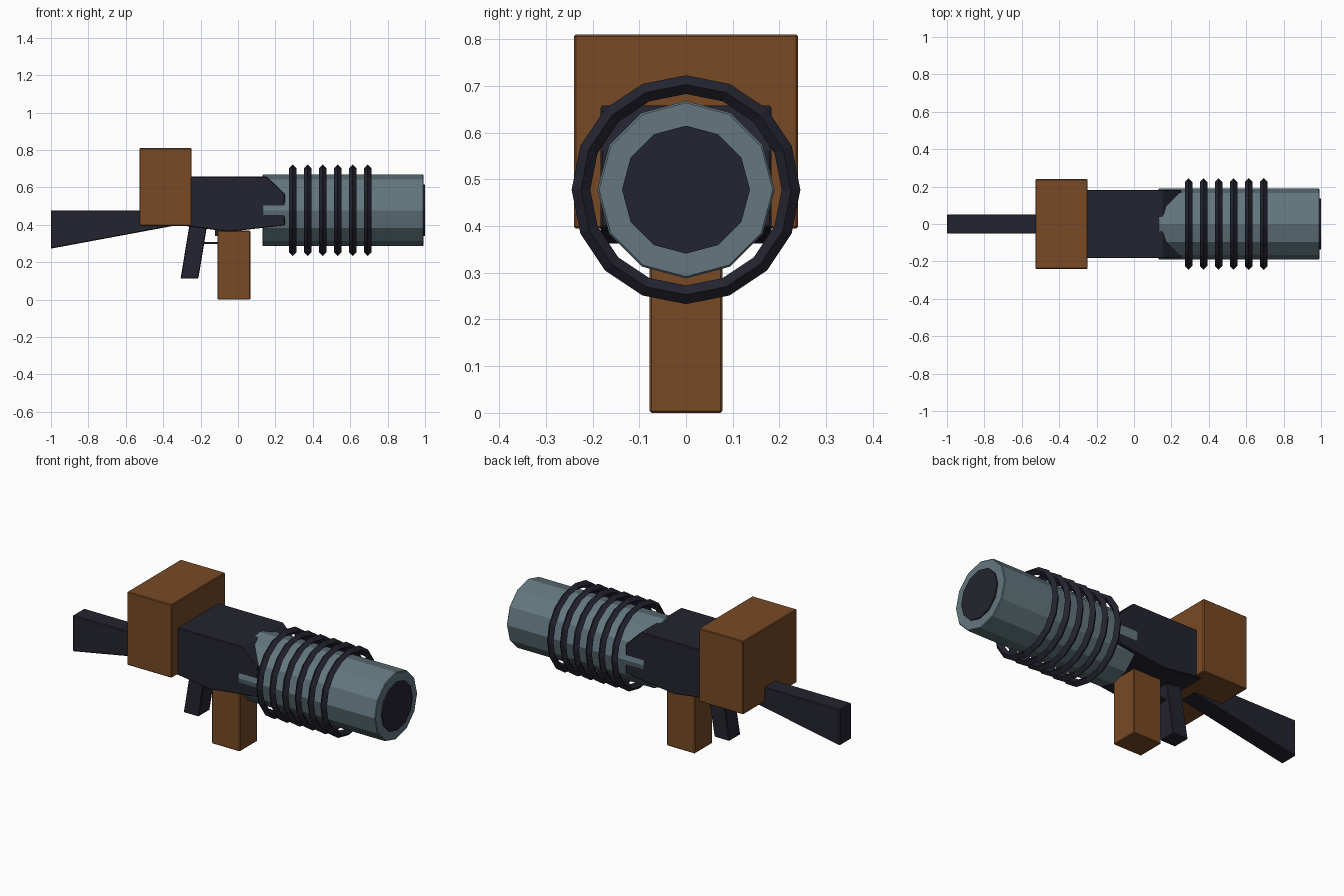
import bpy, bmesh, math
from mathutils import Matrix, Vector

if "Cube" in bpy.data.objects:
    bpy.data.objects.remove(bpy.data.objects["Cube"])


def material(name, rgb):
    m = bpy.data.materials.new(name)
    m.diffuse_color = (*rgb, 1)
    m.use_nodes = True
    m.node_tree.nodes["Principled BSDF"].inputs["Base Color"].default_value = m.diffuse_color
    return m


DARK = material("dark gunmetal", (0.0175, 0.0175, 0.029))
WOOD = material("brown wood", (0.185, 0.068, 0.018))
STEEL = material("blue grey steel", (0.125, 0.185, 0.21))
AXIS_Z = 0.478  # height of the barrel axis


def finish(name, bm, mat, bevel=0.0):
    bmesh.ops.recalc_face_normals(bm, faces=bm.faces)
    mesh = bpy.data.meshes.new(name)
    bm.to_mesh(mesh)
    bm.free()
    mesh.materials.append(mat)
    ob = bpy.data.objects.new(name, mesh)
    bpy.context.collection.objects.link(ob)
    if bevel:
        mod = ob.modifiers.new("bevel", 'BEVEL')
        mod.width = bevel
        mod.segments = 1
        mod.limit_method = 'ANGLE'
        mod.angle_limit = math.radians(40)
    return ob


def slab(name, profile, half_width, mat, bevel=0.004):
    """Extrude an (x, z) side profile across y."""
    bm = bmesh.new()
    face = bm.faces.new([bm.verts.new((x, -half_width, z)) for x, z in profile])
    ext = bmesh.ops.extrude_face_region(bm, geom=[face])
    verts = [g for g in ext["geom"] if isinstance(g, bmesh.types.BMVert)]
    bmesh.ops.translate(bm, verts=verts, vec=(0, 2 * half_width, 0))
    return finish(name, bm, mat, bevel)


def box(name, x0, x1, half_width, z0, z1, mat, bevel=0.004):
    return slab(name, [(x0, z0), (x1, z0), (x1, z1), (x0, z1)], half_width, mat, bevel)


def lathe(name, profile, sides, mat, closed=False, bevel=0.0):
    """Spin (x, radius) points about the barrel axis, with a corner at the top."""
    bm = bmesh.new()
    loops = []
    for x, r in profile:
        loops.append([bm.verts.new((x, r * math.sin(2 * math.pi * i / sides),
                                    AXIS_Z + r * math.cos(2 * math.pi * i / sides)))
                      for i in range(sides)])
    pairs = list(zip(loops, loops[1:]))
    if closed:
        pairs.append((loops[-1], loops[0]))
    else:
        bm.faces.new(loops[0])
        bm.faces.new(loops[-1])
    for a, b in pairs:
        for i in range(sides):
            j = (i + 1) % sides
            bm.faces.new((a[i], a[j], b[j], b[i]))
    return finish(name, bm, mat, bevel)


# Receiver with chamfered nose and shallow V underside
slab("receiver", [(-0.34, 0.402), (-0.05, 0.363), (0.25, 0.397), (0.25, 0.565),
                  (0.155, 0.658), (-0.34, 0.658)], 0.183, DARK)

# Tapered shoulder stock
slab("stock", [(-1.0, 0.273), (-0.30, 0.403), (-0.30, 0.478), (-1.0, 0.478)], 0.051, DARK)

# Wooden ammunition box and front grip
box("ammo_box", -0.527, -0.248, 0.24, 0.395, 0.81, WOOD)
box("front_grip", -0.11, 0.066, 0.078, 0.0, 0.369, WOOD)

# Slanted rear grip, trigger and guard bar
slab("rear_grip", [(-0.307, 0.113), (-0.212, 0.113), (-0.163, 0.41), (-0.258, 0.41)],
     0.05, DARK)
slab("trigger", [(-0.122, 0.34), (-0.108, 0.34), (-0.108, 0.39), (-0.122, 0.39)],
     0.012, DARK, 0)
box("trigger_guard", -0.19, -0.10, 0.03, 0.298, 0.308, DARK, 0)

# Twelve-sided barrel with a dark muzzle disc
lathe("barrel", [(0.13, 0.186), (0.134, 0.19), (0.988, 0.19), (0.992, 0.186)], 12, STEEL)
lathe("muzzle_bore", [(0.985, 0.137), (1.0, 0.137)], 12, DARK)

# Cooling rings with a diamond cross-section
for k in range(6):
    x = 0.292 + 0.0803 * k
    lathe(f"cooling_ring_{k + 1}", [(x - 0.02, 0.225), (x, 0.245), (x + 0.02, 0.225),
                                    (x, 0.205)], 16, DARK, closed=True)
